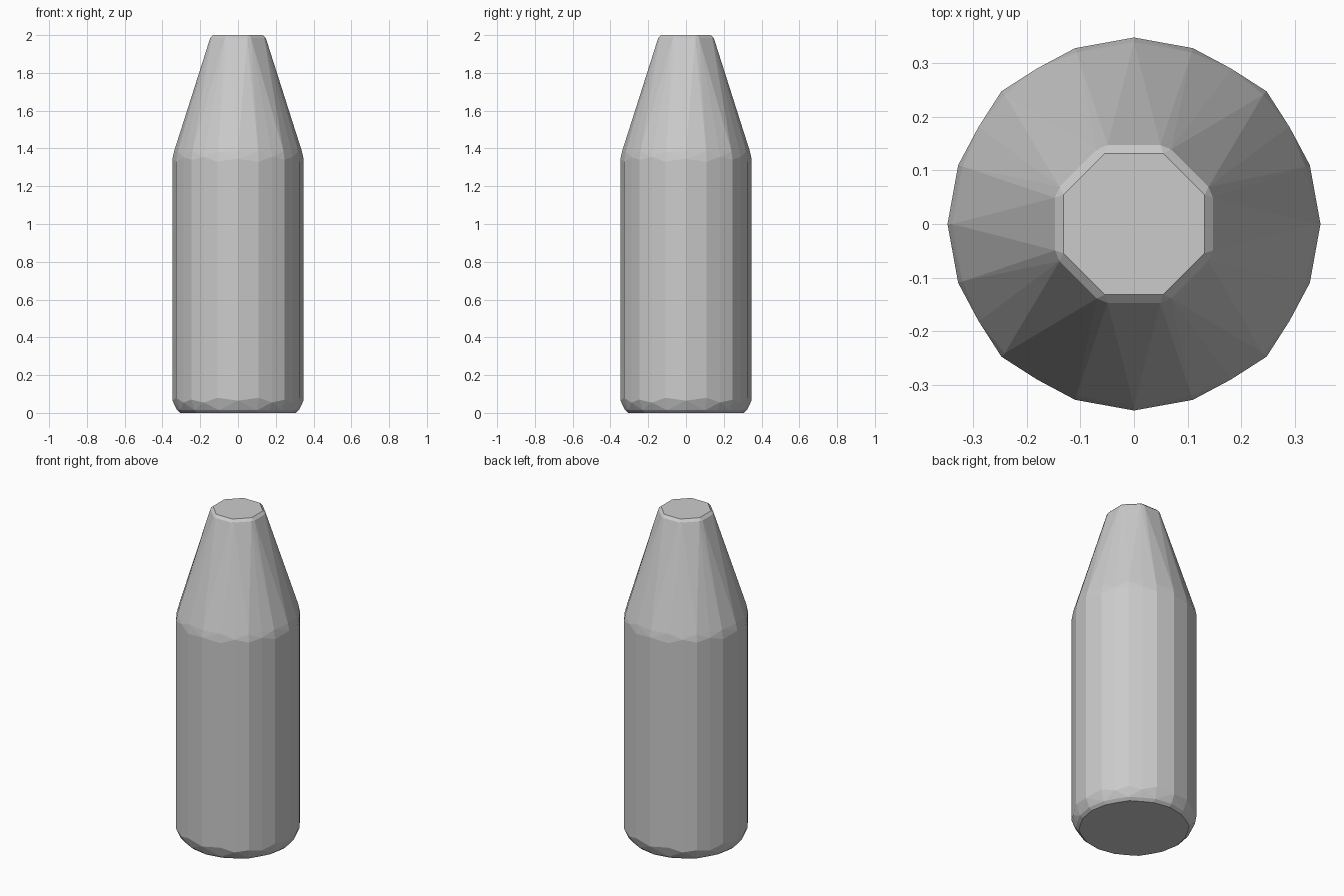
import bpy
import bmesh
import math

cube = bpy.data.objects.get("Cube")
if cube:
    bpy.data.objects.remove(cube, do_unlink=True)

# Plain grey material
grey = bpy.data.materials.new("light grey")
grey.use_nodes = True
colour = (0.6, 0.6, 0.6, 1)
grey.diffuse_color = colour
grey.node_tree.nodes["Principled BSDF"].inputs["Base Color"].default_value = colour

bm = bmesh.new()


def point(radius, degrees, z):
    a = math.radians(degrees)
    bm.verts.new((radius * math.cos(a), radius * math.sin(a), z))


# One quarter of the body outline: angle, radius, shoulder wobble
QUARTER = [(0, 0.347, 0), (18.5, 0.345, 0.015), (32, 0.341, -0.01),
           (45, 0.349, 0.005), (58, 0.341, -0.01), (71.5, 0.345, 0.015)]

# Body rings: chamfered foot, straight wall, softened shoulder
for quarter in range(4):
    for angle, radius, wobble in QUARTER:
        a = angle + 90 * quarter
        point(radius * 0.88, a, 0)
        point(radius * 0.93, a, 0.015)
        point(radius, a, 0.065 + wobble)
        point(radius, a, 1.345 - wobble)
        point(radius * 0.975, a, 1.385)

# Octagonal neck: chamfered corners below, flat cap above
for side in range(8):
    for offset in (-18.5, 18.5):
        point(0.155, side * 45 + offset, 1.985)
    point(0.142, side * 45 + 22.5, 2)

# The tapering facets follow from wrapping the rings in one convex skin
hull = bmesh.ops.convex_hull(bm, input=bm.verts[:])
inside = [v for v in hull["geom_interior"] if isinstance(v, bmesh.types.BMVert)]
bmesh.ops.delete(bm, geom=inside, context="VERTS")
bmesh.ops.dissolve_limit(bm, angle_limit=math.radians(0.3),
                         verts=bm.verts[:], edges=bm.edges[:])
bmesh.ops.recalc_face_normals(bm, faces=bm.faces[:])

mesh = bpy.data.meshes.new("bottle_body")
bm.to_mesh(mesh)
bm.free()
mesh.materials.append(grey)
body = bpy.data.objects.new("bottle_body", mesh)
bpy.context.collection.objects.link(body)
